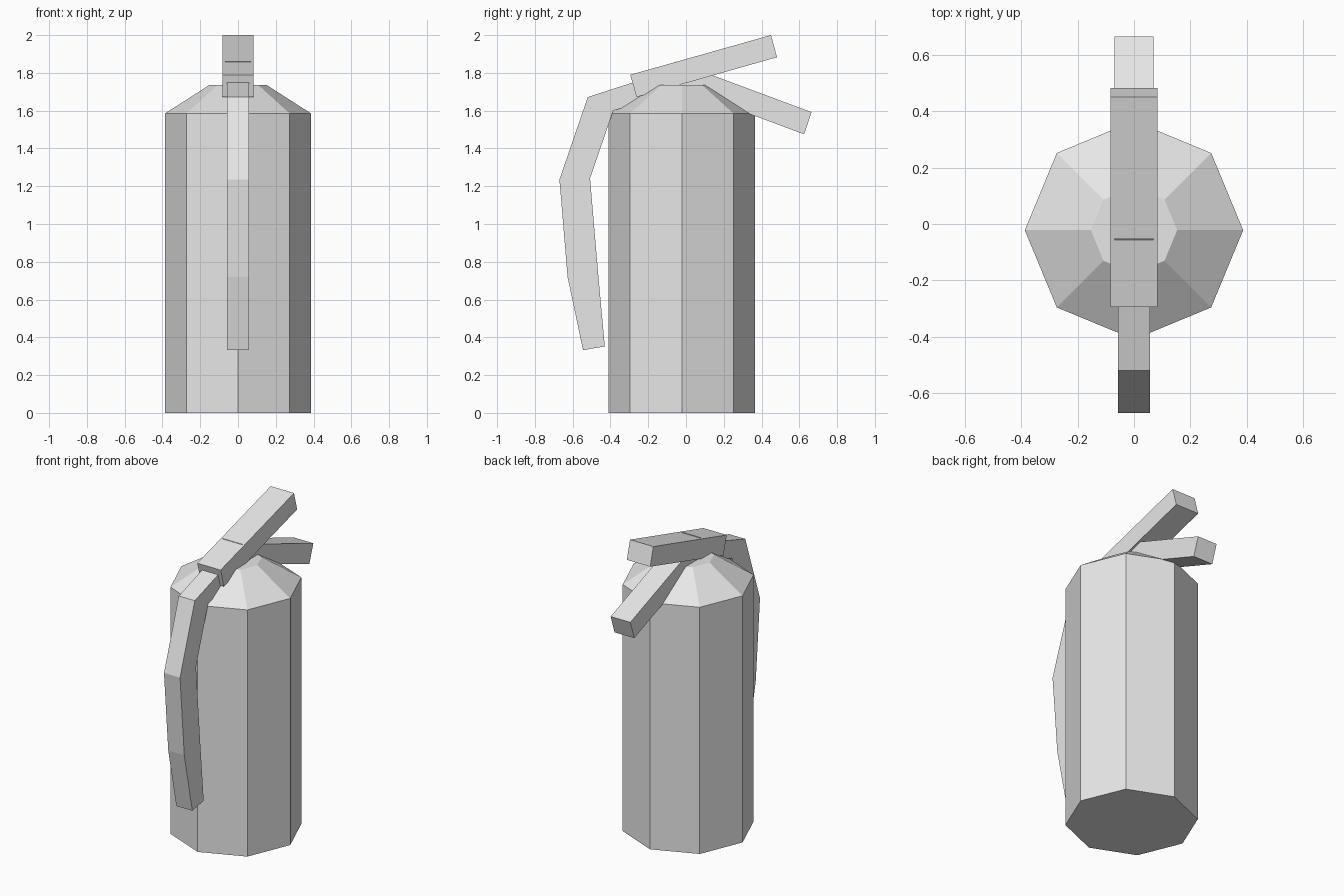
import bpy
import bmesh

cube = bpy.data.objects.get("Cube")
if cube:
    bpy.data.objects.remove(cube, do_unlink=True)

GREY = (0.8, 0.8, 0.8, 1.0)
grey = bpy.data.materials.new("light_grey")
grey.use_nodes = True
grey.diffuse_color = GREY
grey.node_tree.nodes["Principled BSDF"].inputs["Base Color"].default_value = GREY


def finish(name, bm):
    bmesh.ops.recalc_face_normals(bm, faces=bm.faces[:])
    mesh = bpy.data.meshes.new(name)
    bm.to_mesh(mesh)
    bm.free()
    mesh.materials.append(grey)
    obj = bpy.data.objects.new(name, mesh)
    bpy.context.collection.objects.link(obj)
    return obj


def bar(name, upper, lower, half_width):
    """Rectangular bar running through paired (y, z) points of its two side outlines."""
    bm = bmesh.new()
    rings = []
    for (uy, uz), (ly, lz) in zip(upper, lower):
        corners = ((-half_width, uy, uz), (half_width, uy, uz),
                   (half_width, ly, lz), (-half_width, ly, lz))
        rings.append([bm.verts.new(c) for c in corners])
    for a, b in zip(rings, rings[1:]):
        for i in range(4):
            j = (i + 1) % 4
            bm.faces.new((a[i], a[j], b[j], b[i]))
    bm.faces.new(rings[0])
    bm.faces.new(rings[-1])
    return finish(name, bm)


# Eight-sided tank with a sloped shoulder
TANK_Y, RADIUS, NECK = -0.022, 0.387, 0.153
SHOULDER_Z, TOP_Z = 1.585, 1.735
bm = bmesh.new()
bmesh.ops.create_circle(bm, cap_ends=True, segments=8, radius=RADIUS)
face = bm.faces[:][0]
for height, radius in ((SHOULDER_Z, RADIUS), (TOP_Z, NECK)):
    old = face
    geom = bmesh.ops.extrude_face_region(bm, geom=[old], use_keep_orig=(height == SHOULDER_Z))["geom"]
    face = next(g for g in geom if isinstance(g, bmesh.types.BMFace))
    if height == TOP_Z and old.is_valid:
        bmesh.ops.delete(bm, geom=[old], context='FACES_ONLY')
    for v in face.verts:
        scale = radius / v.co.xy.length
        v.co = (v.co.x * scale, v.co.y * scale, height)
tank = finish("tank", bm)
tank.location.y = TANK_Y

# Squeeze lever above, carrying grip below
bar("squeeze_lever", [(-0.295, 1.79), (0.45, 2.0)], [(-0.262, 1.672), (0.482, 1.883)], 0.083)
bar("carrying_grip", [(-0.055, 1.86), (0.665, 1.592)], [(-0.1, 1.745), (0.625, 1.475)], 0.07)

# Bent hose hanging at the front
bar("hose",
    [(-0.2, 1.775), (-0.52, 1.672), (-0.67, 1.235), (-0.627, 0.72), (-0.545, 0.332)],
    [(-0.2, 1.655), (-0.385, 1.6), (-0.508, 1.242), (-0.465, 0.735), (-0.43, 0.352)],
    0.057)
